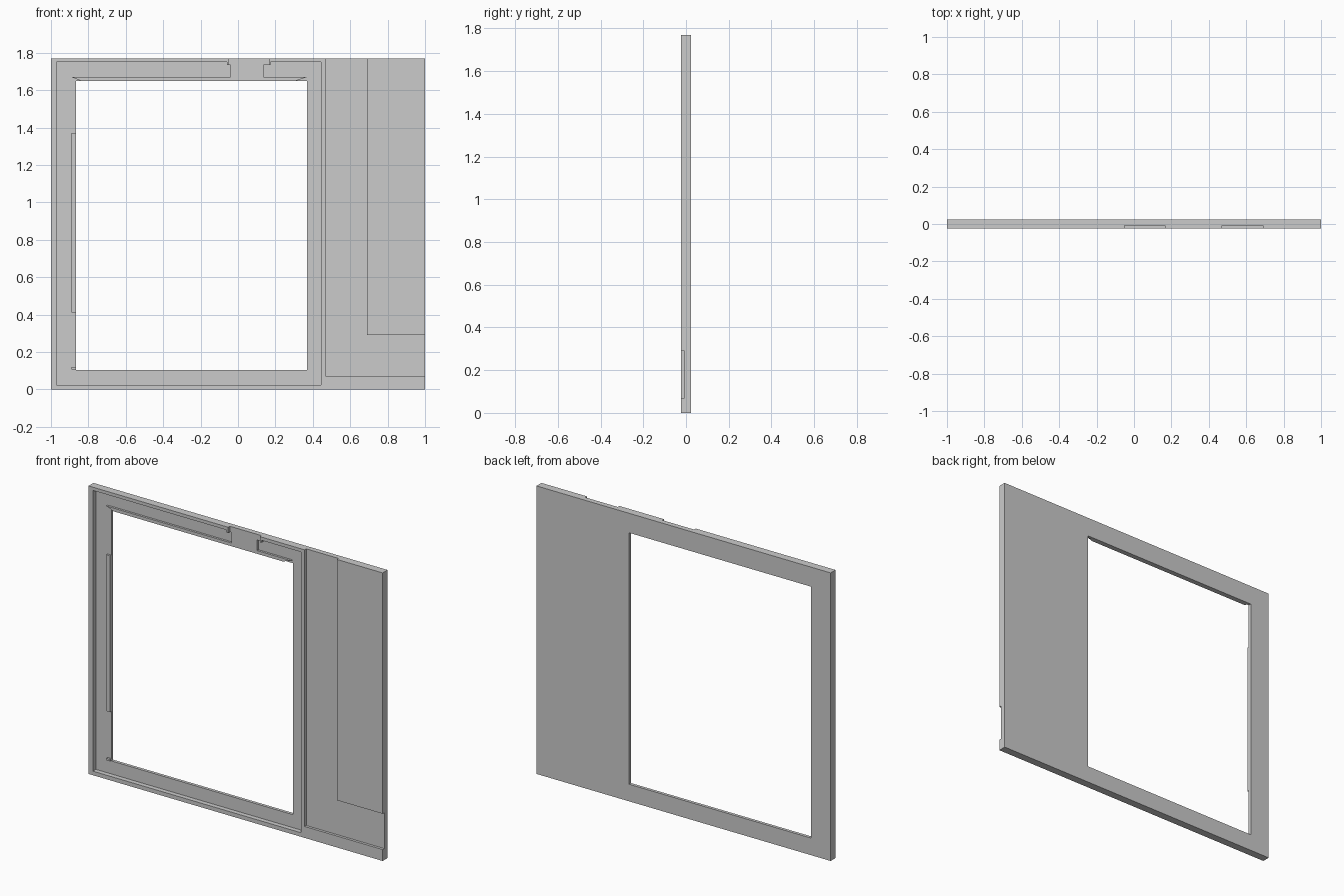
import bpy, bmesh

if "Cube" in bpy.data.objects:
    bpy.data.objects.remove(bpy.data.objects["Cube"])

H = 1.77       # panel height
T = 0.024      # half thickness
STEP = -0.008  # depth of shallow channel, lips and latch seat
FLOOR = 0.005  # depth of the deep gasket recess


def prism(name, points, y0, y1):
    """Extrude an (x, z) outline from y0 to y1."""
    bm = bmesh.new()
    face = bm.faces.new([bm.verts.new((x, y0, z)) for x, z in points])
    out = bmesh.ops.extrude_face_region(bm, geom=[face])
    verts = [g for g in out["geom"] if isinstance(g, bmesh.types.BMVert)]
    bmesh.ops.translate(bm, vec=(0, y1 - y0, 0), verts=verts)
    bmesh.ops.recalc_face_normals(bm, faces=bm.faces)
    mesh = bpy.data.meshes.new(name)
    bm.to_mesh(mesh)
    bm.free()
    obj = bpy.data.objects.new(name, mesh)
    bpy.context.collection.objects.link(obj)
    return obj


def rect(x0, x1, z0, z1):
    return [(x0, z0), (x1, z0), (x1, z1), (x0, z1)]


def cut(target, name, points, y0, y1):
    cutter = prism(name, points, y0, y1)
    cutter.hide_render = True
    mod = target.modifiers.new(name, 'BOOLEAN')
    mod.operation = 'DIFFERENCE'
    mod.solver = 'EXACT'
    mod.object = cutter
    bpy.context.view_layer.objects.active = target
    bpy.ops.object.modifier_apply(modifier=name)
    bpy.data.objects.remove(cutter)


panel = prism("window_panel", rect(-1, 1, 0, H), -T, T)

# Deep recess inside the rim, leaving the latch bridge and the lips standing
cut(panel, "recess_cutter", [
    (-0.06, 1.75), (-0.97, 1.75), (-0.97, 0.025), (0.445, 0.025),
    (0.445, 1.75), (0.175, 1.75), (0.175, 1.735), (0.135, 1.735),
    (0.135, 1.67), (0.37, 1.67), (0.31, 1.65), (0.31, 0.15),
    (-0.7, 0.15), (-0.7, 0.107), (-0.89, 0.107), (-0.89, 0.12),
    (-0.8, 0.12), (-0.8, 0.41), (-0.89, 0.41), (-0.89, 1.37),
    (-0.8, 1.37), (-0.8, 1.6), (-0.84, 1.65), (-0.89, 1.67),
    (-0.04, 1.67), (-0.04, 1.735), (-0.06, 1.735)], -0.1, FLOOR)

# Lower the lips and open the latch notch through the top edge
cut(panel, "lip_cutter", [
    (-0.93, 0.06), (0.41, 0.06), (0.41, 1.70), (0.165, 1.70),
    (0.165, 1.9), (-0.05, 1.9), (-0.05, 1.70), (-0.93, 1.70)], -0.1, STEP)

# Window opening
cut(panel, "window_cutter", rect(-0.865, 0.37, 0.105, 1.65), -0.2, 0.2)

# L-shaped shallow channel around the side block
cut(panel, "channel_cutter", [
    (0.47, 0.07), (1.1, 0.07), (1.1, 0.29), (0.69, 0.29),
    (0.69, 1.9), (0.47, 1.9)], -0.1, STEP)
